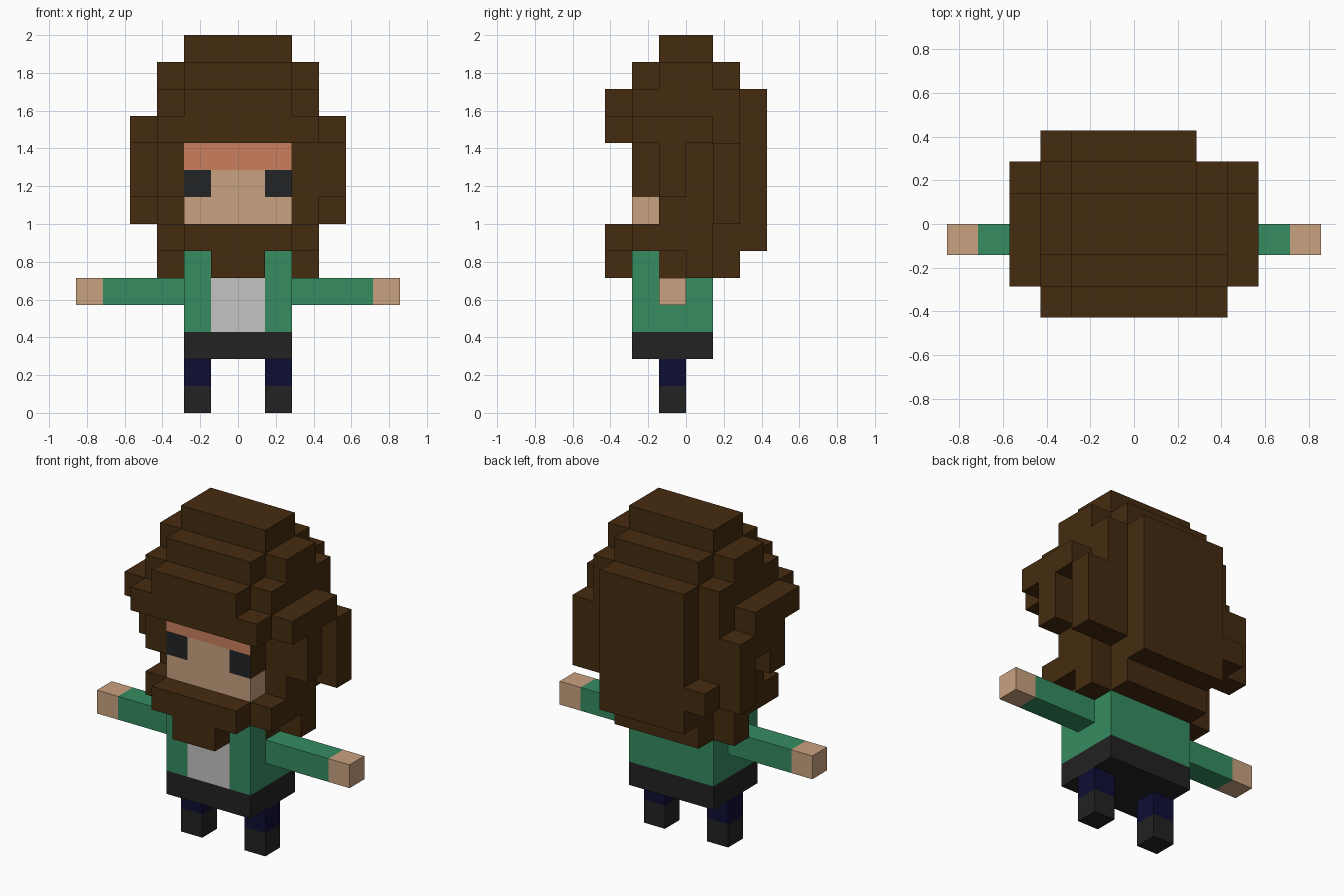
import bpy
import bmesh
from itertools import product
from mathutils import Vector

if "Cube" in bpy.data.objects:
    bpy.data.objects.remove(bpy.data.objects["Cube"])

U = 1 / 7  # edge length of one block


def material(name, rgb):
    m = bpy.data.materials.new(name)
    lin = [(c / 255 / 12.92) if c < 11 else ((c / 255 + 0.055) / 1.055) ** 2.4 for c in rgb]
    m.diffuse_color = (*lin, 1)
    m.use_nodes = True
    m.node_tree.nodes["Principled BSDF"].inputs["Base Color"].default_value = m.diffuse_color
    return m


BROWN = material("hair_brown", (69, 43, 16))
SKIN = material("skin", (202, 162, 128))
SALMON = material("forehead_salmon", (202, 127, 92))
EYE = material("eye_black", (34, 36, 37))
GREEN = material("jacket_green", (54, 140, 97))
WHITE = material("shirt_grey", (195, 195, 195))
BLACK = material("belt_black", (34, 34, 34))
NAVY = material("trouser_navy", (13, 13, 52))


def mirrored(boxes):
    """Add the left-hand copy of each (x0, x1, y0, y1, z0, z1) box."""
    return boxes + [(-b[1], -b[0], *b[2:]) for b in boxes]


# Hair: stepped crown, brow, side locks, back sheet and beard
hair = [
    (-2, 2, -1, 1, 13, 14),       # crown
    (-2, 2, -2, 2, 12, 13),
    (-3, 3, -1, 1, 12, 13),
    (-3, 3, -2, 2, 11, 12),
    (-2, 2, -3, -2, 11, 12),      # brow
    (-3, 3, -3, 2, 10, 11),
    (-3, 3, -1, 2, 7, 10),        # main mass
    (-2, 2, 2, 3, 6, 12),         # back sheet
    (-3, -2, 2, 3, 7, 8),         # loose back lock
    (-3, -2, -2, -1, 8, 10),      # lock beside left eye
    (-4, -3, 0, 1, 9, 10),        # filled part of left side ring
    (-3, 3, -2, 1, 6, 7),         # jaw
    (-2, 2, 1, 2, 6, 7),
    (-2, 2, -3, -2, 6, 7),        # beard
    (-1, 1, -3, -2, 5, 6),
    (-2, 2, -1, 2, 5, 6),         # nape
] + mirrored([
    (3, 4, -2, 1, 10, 11),        # side bulge
    (3, 4, -1, 0, 8, 10),
    (3, 4, 1, 2, 7, 10),
    (2, 3, 0, 1, 5, 6),           # lower side lock
])


def head_color(c, n):
    if n.y < -0.5:
        if c.z > 9:
            return SALMON
        return EYE if c.z > 8 and abs(c.x) > 1 else SKIN
    return BROWN if c.z > 8 else SKIN


def torso_color(c, n):
    return WHITE if n.y < -0.5 and abs(c.x) < 1 else GREEN


PARTS = {
    "hair": (hair, lambda c, n: BROWN),
    "head": ([(-2, 2, -2, -1, 7, 10)], head_color),
    "torso": ([(-2, 2, -2, 1, 3, 5), (-2, 2, -2, -1, 5, 6)], torso_color),
    "belt": ([(-2, 2, -2, 1, 2, 3)], lambda c, n: BLACK),
    "arms": (mirrored([(2, 6, -1, 0, 4, 5)]),
             lambda c, n: SKIN if abs(c.x) > 5 else GREEN),
    "legs": (mirrored([(1, 2, -1, 0, 0, 2)]),
             lambda c, n: BLACK if c.z < 1 else NAVY),
}


def cells_of(boxes):
    cells = set()
    for x0, x1, y0, y1, z0, z1 in boxes:
        cells.update(product(range(x0, x1), range(y0, y1), range(z0, z1)))
    return cells


CELLS = {name: cells_of(boxes) for name, (boxes, _) in PARTS.items()}
FILLED = set().union(*CELLS.values())
DIRS = [Vector(d) for d in ((1, 0, 0), (-1, 0, 0), (0, 1, 0), (0, -1, 0), (0, 0, 1), (0, 0, -1))]


def build(name, color):
    """Skin a part's blocks with outer faces only, coloured by rule."""
    bm = bmesh.new()
    mats = []
    for cell in sorted(CELLS[name]):
        mid = Vector(cell) + Vector((0.5, 0.5, 0.5))
        for n in DIRS:
            if tuple(int(a + b) for a, b in zip(cell, n)) in FILLED:
                continue
            a = Vector((n.y, n.z, n.x)) * 0.5
            b = n.cross(a)
            c = mid + n * 0.5
            f = bm.faces.new([bm.verts.new((c + o) * U) for o in (-a - b, a - b, a + b, b - a)])
            mat = color(mid, n)
            if mat not in mats:
                mats.append(mat)
            f.material_index = mats.index(mat)
    bmesh.ops.remove_doubles(bm, verts=bm.verts[:], dist=0.001)
    # Merge blocks into large flat faces, keeping colour borders
    bmesh.ops.dissolve_limit(bm, angle_limit=0.01, verts=bm.verts[:],
                             edges=bm.edges[:], delimit={'MATERIAL'})
    mesh = bpy.data.meshes.new(name)
    bm.to_mesh(mesh)
    bm.free()
    for m in mats:
        mesh.materials.append(m)
    bpy.context.collection.objects.link(bpy.data.objects.new(name, mesh))


for part, (_, rule) in PARTS.items():
    build(part, rule)
